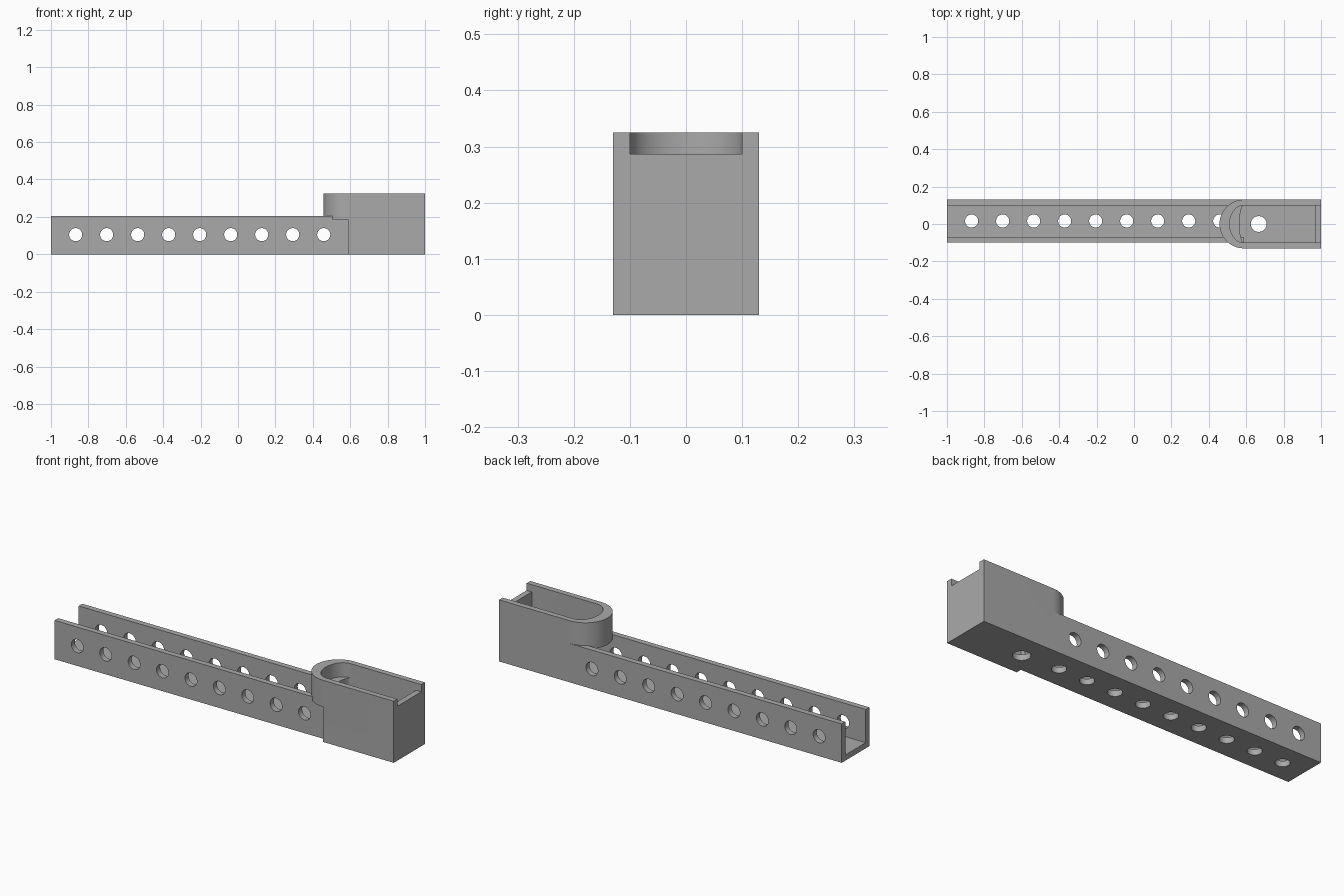
import bpy, bmesh, math
from mathutils import Matrix, Vector

if "Cube" in bpy.data.objects:
    bpy.data.objects.remove(bpy.data.objects["Cube"], do_unlink=True)

grey = bpy.data.materials.new("plain grey")
grey.use_nodes = True
grey.diffuse_color = (0.4, 0.4, 0.4, 1)
grey.node_tree.nodes["Principled BSDF"].inputs["Base Color"].default_value = (0.4, 0.4, 0.4, 1)

WALL = 0.03
JOIN = 0.587          # where the channel meets the housing
HALF = 0.13           # half width of the housing
INNER = HALF - WALL


def make(name, bm):
    bmesh.ops.recalc_face_normals(bm, faces=bm.faces)
    mesh = bpy.data.meshes.new(name)
    bm.to_mesh(mesh)
    bm.free()
    mesh.materials.append(grey)
    ob = bpy.data.objects.new(name, mesh)
    bpy.context.collection.objects.link(ob)
    return ob


def prism(name, points, direction):
    bm = bmesh.new()
    face = bm.faces.new([bm.verts.new(p) for p in points])
    ext = bmesh.ops.extrude_face_region(bm, geom=[face])
    moved = [v for v in ext["geom"] if isinstance(v, bmesh.types.BMVert)]
    bmesh.ops.translate(bm, vec=Vector(direction), verts=moved)
    return make(name, bm)


def box(name, x0, x1, y0, y1, z0, z1):
    return prism(name, [(x0, y0, z0), (x1, y0, z0), (x1, y1, z0), (x0, y1, z0)],
                 (0, 0, z1 - z0))


def round_end(name, tip, half, x1, z0, z1):
    """Upright block whose -x end is a half ellipse reaching tip."""
    n = 40
    pts = [(x1, -half, z0), (x1, half, z0)]
    for i in range(n + 1):
        a = math.pi * (0.5 + i / n)
        pts.append((JOIN + (JOIN - tip) * math.cos(a), half * math.sin(a), z0))
    return prism(name, pts, (0, 0, z1 - z0))


def drill(bm, centre, radius, depth, along_y=False):
    rot = Matrix.Rotation(math.pi / 2, 4, 'X') if along_y else Matrix()
    bmesh.ops.create_cone(bm, cap_ends=True, segments=48, radius1=radius, radius2=radius,
                          depth=depth, matrix=Matrix.Translation(centre) @ rot)


def cut(target, *cutters):
    bpy.context.view_layer.objects.active = target
    for c in cutters:
        c.hide_render = True
        mod = target.modifiers.new("cut", 'BOOLEAN')
        mod.operation, mod.solver, mod.object = 'DIFFERENCE', 'EXACT', c
        bpy.ops.object.modifier_apply(modifier=mod.name)
        bpy.data.objects.remove(c, do_unlink=True)


# U-shaped channel
y0, y1, top = -0.1, HALF, 0.205
section = [(y0, 0), (y1, 0), (y1, top), (y1 - WALL, top), (y1 - WALL, WALL),
           (y0 + WALL, WALL), (y0 + WALL, top), (y0, top)]
channel = prism("channel", [(-1, y, z) for y, z in section], (1 + JOIN, 0, 0))

# Rows of holes through both walls and the floor
holes = bmesh.new()
for i in range(9):
    x = -0.868 + 0.1658 * i
    drill(holes, (x, 0, 0.105), 0.035, 0.6, along_y=True)
    drill(holes, (x, 0.016, 0), 0.035, 0.1)
cut(channel, make("hole_cutter", holes))

# Housing with a rounded end overhanging the channel
housing = round_end("housing", JOIN - HALF, HALF, 1, 0, 0.325)
floor_hole = bmesh.new()
drill(floor_hole, (0.667, 0, 0), 0.042, 0.2)

# Lower cavity leaves a shelf with a shallow curved edge
cut(housing,
    box("underside_cutter", 0.3, JOIN, -0.3, 0.3, -0.1, 0.185),
    round_end("upper_cavity", 0.512, INNER, 1 - WALL, 0.25, 0.4),
    round_end("lower_cavity", 0.564, INNER, 1 - WALL, WALL, 0.3),
    box("end_notch", 0.9, 1.1, -INNER, INNER, 0.287, 0.4),
    make("floor_hole_cutter", floor_hole))

# Smooth round surfaces, sharp edges elsewhere
bpy.ops.object.select_all(action='DESELECT')
for ob in (channel, housing):
    ob.select_set(True)
bpy.context.view_layer.objects.active = housing
bpy.ops.object.shade_smooth_by_angle(angle=math.radians(30))
